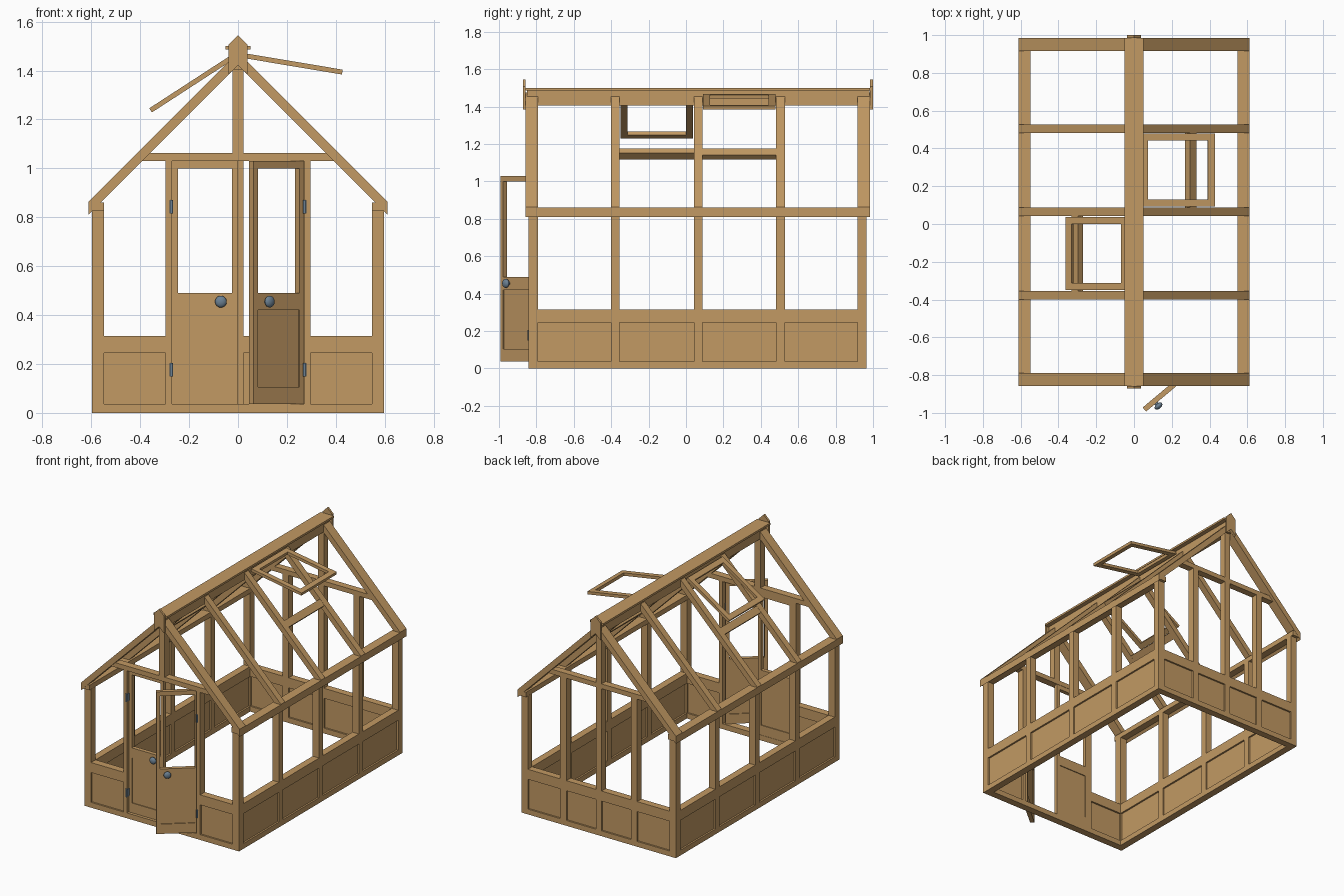
import bpy, bmesh, math
from mathutils import Matrix, Vector

if "Cube" in bpy.data.objects:
    bpy.data.objects.remove(bpy.data.objects["Cube"])


def material(name, rgb):
    m = bpy.data.materials.new(name)
    m.diffuse_color = (*rgb, 1)
    m.use_nodes = True
    m.node_tree.nodes["Principled BSDF"].inputs["Base Color"].default_value = m.diffuse_color
    return m


WOOD = material("cedar wood", (0.54, 0.32, 0.125))
METAL = material("blue grey metal", (0.15, 0.22, 0.29))
I = Matrix.Identity(4)


def finish(name, bm, mat, matrix=I):
    bmesh.ops.transform(bm, matrix=matrix, verts=bm.verts)
    bmesh.ops.recalc_face_normals(bm, faces=bm.faces)
    me = bpy.data.meshes.new(name)
    bm.to_mesh(me)
    bm.free()
    me.materials.append(mat)
    ob = bpy.data.objects.new(name, me)
    bpy.context.collection.objects.link(ob)
    return ob


def box(name, x, y, z, matrix=I, mat=WOOD):
    """Box from (min, max) ranges on each axis."""
    x, y, z = sorted(x), sorted(y), sorted(z)
    bm = bmesh.new()
    bmesh.ops.create_cube(bm, size=1)
    for v in bm.verts:
        v.co = Vector(((r[0] + r[1]) / 2 + c * (r[1] - r[0]) for r, c in zip((x, y, z), v.co)))
    return finish(name, bm, mat, matrix)


def extrude_y(name, pts, y):
    """Profile in x, z extruded over a y range."""
    bm = bmesh.new()
    f = bm.faces.new([bm.verts.new((px, y[0], pz)) for px, pz in pts])
    r = bmesh.ops.extrude_face_region(bm, geom=[f])
    vs = [g for g in r["geom"] if isinstance(g, bmesh.types.BMVert)]
    bmesh.ops.translate(bm, vec=(0, y[1] - y[0], 0), verts=vs)
    return finish(name, bm, WOOD)


def round_part(name, radius, depth, matrix, sphere=False):
    bm = bmesh.new()
    if sphere:
        bmesh.ops.create_uvsphere(bm, u_segments=20, v_segments=12, radius=radius)
    else:
        bmesh.ops.create_cone(bm, cap_ends=True, segments=16, radius1=radius, radius2=radius, depth=depth)
    ob = finish(name, bm, METAL, matrix)
    for p in ob.data.polygons:
        p.use_smooth = sphere or len(p.vertices) == 4


# Main measures
XI, XO = 0.547, 0.597
FRONT, BACK = (-0.841, -0.79), (0.916, 0.964)
MIDS = [(-0.40, -0.355), (0.043, 0.087), (0.482, 0.528)]
ROWS = [FRONT] + MIDS + [BACK]
ENDS = {"front": FRONT, "back": BACK}


def dado(name, span, wall, along_y):
    """Low wall bay: bottom rail, sill rail and recessed panel."""
    t = (min(wall) + 0.012, max(wall) - 0.012)
    for part, depth, z in (("bottom_rail", wall, (0, 0.037)), ("panel", t, (0.037, 0.245)),
                           ("sill", wall, (0.245, 0.315))):
        x, y = (depth, span) if along_y else (span, depth)
        box(f"{name}_{part}", x, y, z)


# Side walls: posts, low panels and eave plates
for s, side in ((-1, "left"), (1, "right")):
    wall = sorted((s * XI, s * XO))
    for r in ROWS:
        box(f"{side}_wall_post", wall, r, (0, 0.827))
    for a, b in zip(ROWS, ROWS[1:]):
        dado(f"{side}_wall", (a[1], b[0]), wall, True)
    extrude_y(f"{side}_eave_plate", [(s * px, pz) for px, pz in
              ((0.612, 0.81), (0.612, 0.86), (0.548, 0.86), (0.548, 0.825), (0.597, 0.825))],
              (-0.856, 0.984))

# Gable walls
for end, y in ENDS.items():
    extrude_y(f"{end}_collar_beam", [(-0.392, 1.03), (0.392, 1.03), (0.359, 1.063), (-0.359, 1.063)], y)
    box(f"{end}_king_post", (-0.022, 0.022), y, (1.063 if end == "front" else 0, 1.43))
    for s in (-1, 1):
        inner = 0.27 if end == "front" else 0.25
        box(f"{end}_gable_post", (s * inner, s * 0.297), y, (0, 1.03))
        dado(f"{end}_gable", sorted((s * 0.297, s * XI)), y, False)
        if end == "back":
            dado("back_gable_inner", sorted((s * 0.022, s * 0.25)), y, False)
box("door_threshold", (-0.27, 0.27), FRONT, (0, 0.037))

# Roof: rafters, ridge, end boards
rafter = [(-0.612, 0.81), (0, 1.422), (0.612, 0.81), (0.612, 0.863), (0, 1.475), (-0.612, 0.863)]
for r in [(-0.857, -0.79)] + MIDS + [(0.916, 0.985)]:
    extrude_y("rafter_pair", rafter, r)
box("ridge_board", (-0.02, 0.02), (-0.85, 0.98), (1.405, 1.486))
box("ridge_cap", (-0.051, 0.051), (-0.857, 0.985), (1.486, 1.5))
finial = [(-0.038, 1.385), (0, 1.422), (0.038, 1.385), (0.038, 1.507), (0, 1.545), (-0.038, 1.507)]
for y in ((-0.872, -0.857), (0.985, 1.0)):
    extrude_y("ridge_end_board", finial, y)


# Roof vents: hinged frame and the fixed bar below it
def vent(side, s, bay, hinge, angle, length):
    m = Matrix.Translation((s * hinge[0], 0, hinge[1]))
    m = m @ Matrix.Rotation(s * math.radians(angle), 4, 'Y')
    y0, y1 = bay
    w, t = 0.037, (-0.01, 0.01)
    for a, b, c, d in ((0, length, y0, y0 + w), (0, length, y1 - w, y1),
                       (0, w, y0 + w, y1 - w), (length - w, length, y0 + w, y1 - w)):
        box(f"{side}_vent_frame", (s * a, s * b), (c, d), t, m)
    m = Matrix.Translation((s * 0.301, 0, 1.147)) @ Matrix.Rotation(s * math.radians(45), 4, 'Y')
    box(f"{side}_vent_bar", (-0.025, 0.025), (y0 - 0.01, y1 + 0.01), (-0.018, 0.018), m)


vent("right", 1, (0.092, 0.478), (0.037, 1.459), 9.5, 0.395)
vent("left", -1, (-0.35, 0.038), (0.033, 1.448), 33, 0.387)

# Double doors, right leaf swung open about its hinge
open_right = (Matrix.Translation((0.27, -0.82, 0)) @ Matrix.Rotation(math.radians(40), 4, 'Z')
              @ Matrix.Translation((-0.27, 0.82, 0)))
DY = (-0.82, -0.792)
for s, side, m in ((-1, "left", I), (1, "right", open_right)):
    n = f"{side}_door"
    for a, b in ((0.001, 0.024), (0.246, 0.27)):
        box(n + "_stile", (s * a, s * b), DY, (0.037, 1.03), m)
    for z in ((0.037, 0.105), (0.42, 0.49), (1.0, 1.03)):
        box(n + "_rail", (s * 0.024, s * 0.246), DY, z, m)
    box(n + "_panel", (s * 0.024, s * 0.246), (-0.814, -0.798), (0.105, 0.42), m)
    turn = Matrix.Rotation(math.pi / 2, 4, 'X')
    round_part(n + "_knob_stem", 0.011, 0.02, m @ Matrix.Translation((s * 0.07, -0.826, 0.455)) @ turn)
    round_part(n + "_knob", 0.024, 0, m @ Matrix.Translation((s * 0.07, -0.84, 0.455))
               @ Matrix.Diagonal((1, 0.6, 1, 1)), True)
    for z in (0.843, 0.177):
        round_part(n + "_hinge", 0.006, 0.056, Matrix.Translation((s * 0.272, -0.842, z)))
        box(n + "_hinge_leaf", (s * 0.266, s * 0.28), (-0.844, -0.815), (z - 0.026, z + 0.026), I, METAL)
